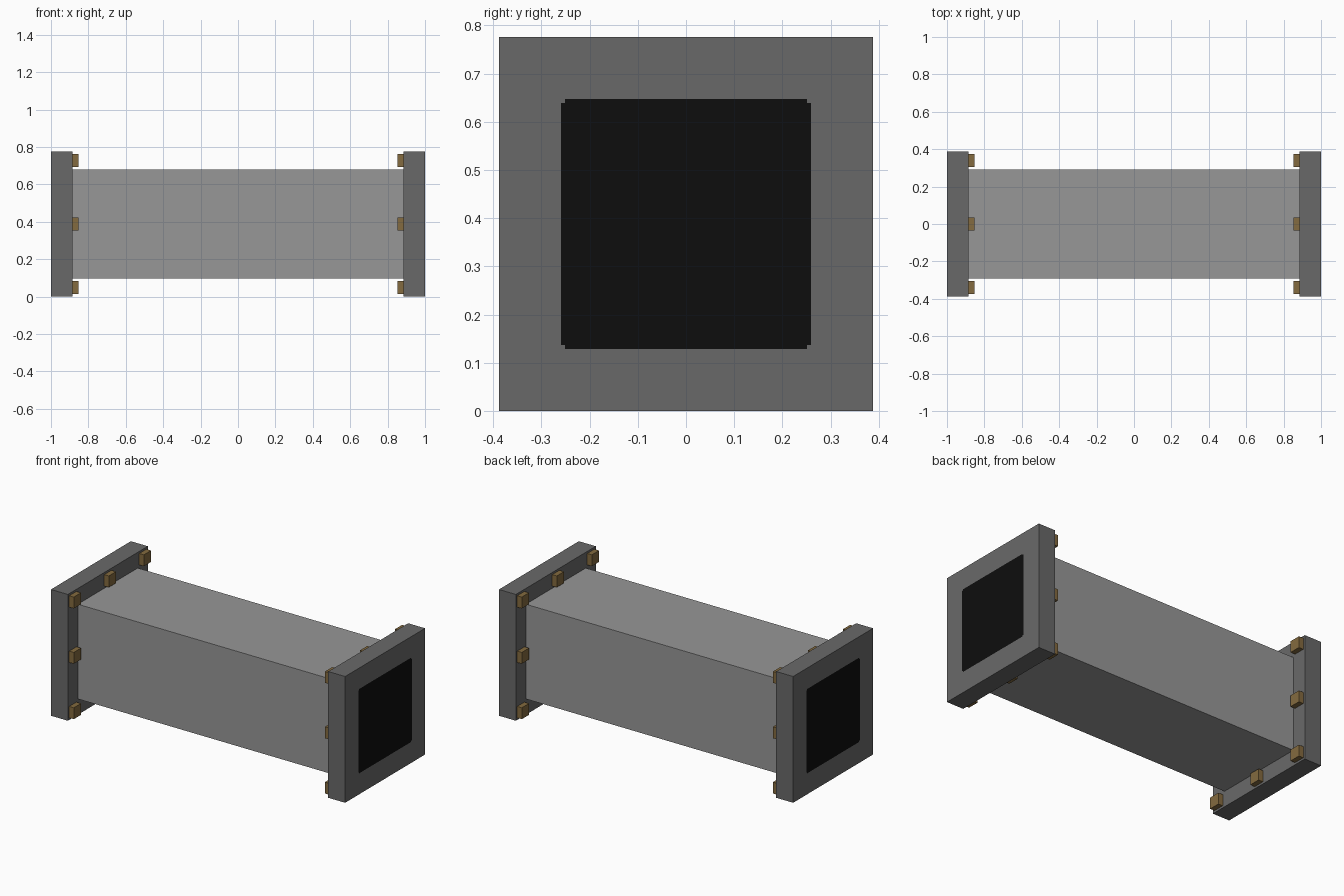
import bpy, bmesh
from mathutils import Vector

if "Cube" in bpy.data.objects:
    bpy.data.objects.remove(bpy.data.objects["Cube"])

H = 0.388          # half size of the end flanges
B = 0.291          # half size of the duct body
INNER = 0.885      # inner face of each flange
CZ = H             # height of the duct axis


def material(name, v):
    m = bpy.data.materials.new(name)
    m.diffuse_color = (*v, 1)
    m.use_nodes = True
    m.node_tree.nodes["Principled BSDF"].inputs["Base Color"].default_value = m.diffuse_color
    return m


body_grey = material("body grey", (0.31, 0.31, 0.31))
flange_grey = material("flange grey", (0.141, 0.141, 0.141))
bolt_brass = material("bolt brass", (0.23, 0.145, 0.05))
opening_black = material("opening black", (0.004, 0.004, 0.004))


def box(name, lo, hi, mats, edit=None):
    bm = bmesh.new()
    bmesh.ops.create_cube(bm, size=1)
    lo, hi = Vector(lo), Vector(hi)
    for v in bm.verts:
        v.co = Vector([lo[i] + (v.co[i] + 0.5) * (hi[i] - lo[i]) for i in range(3)])
    if edit:
        edit(bm)
    me = bpy.data.meshes.new(name)
    bm.to_mesh(me)
    bm.free()
    for m in mats:
        me.materials.append(m)
    ob = bpy.data.objects.new(name, me)
    bpy.context.collection.objects.link(ob)
    return ob


# Cut the dark square opening, with tiny notched corners, into the end face
def cut_opening(bm):
    for axis, c in ((1, 0), (2, CZ)):
        for d in (-0.259, -0.251, 0.251, 0.259):
            co, no = Vector((0, 0, 0)), Vector((0, 0, 0))
            co[axis], no[axis] = c + d, 1
            bmesh.ops.bisect_plane(bm, geom=bm.verts[:] + bm.edges[:] + bm.faces[:],
                                   plane_co=co, plane_no=no)
    for f in bm.faces:
        c = f.calc_center_median()
        y, z = abs(c.y), abs(c.z - CZ)
        if abs(c.x) > 0.999 and max(y, z) < 0.259 and min(y, z) < 0.251:
            f.material_index = 1


# Main duct body
box("duct_body", (-INNER, -B, CZ - B), (INNER, B, CZ + B), [body_grey])

# End flanges and the ring of eight bolts on the inner side of each
T = 0.035
for side, s in (("left", -1), ("right", 1)):
    xs = sorted((s * INNER, s))
    box(f"{side}_flange", (xs[0], -H, 0), (xs[1], H, 2 * H),
        [flange_grey, opening_black], cut_opening)
    xb = sorted((s * INNER, s * (INNER - 0.031)))
    for i in (-1, 0, 1):
        for j in (-1, 0, 1):
            if i or j:
                y, z = i * 0.34, CZ + j * 0.34
                box(f"{side}_flange_bolt", (xb[0], y - T, z - T),
                    (xb[1], y + T, z + T), [bolt_brass])
